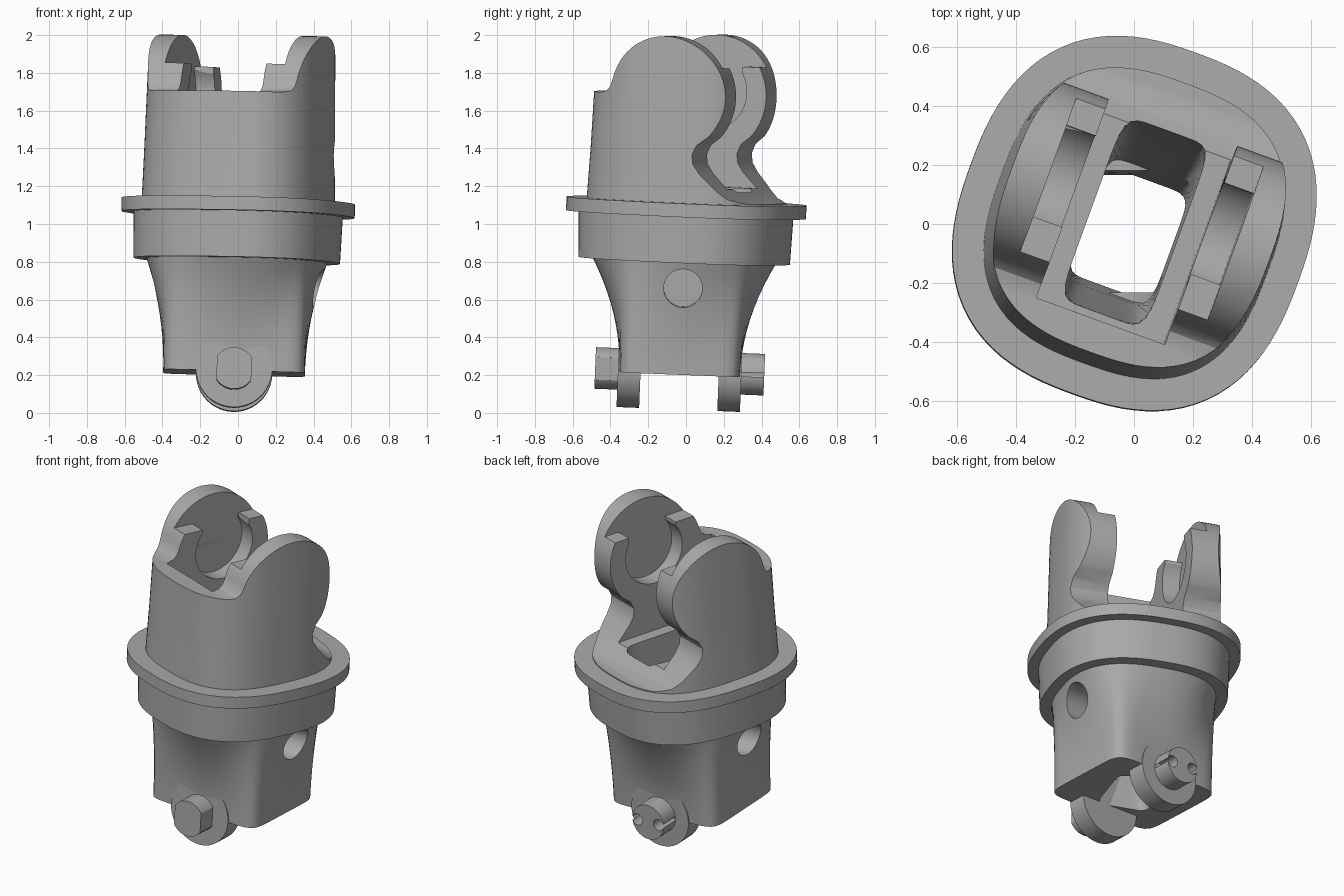
import bpy, bmesh, math
from mathutils import Matrix

cube = bpy.data.objects.get("Cube")
if cube:
    bpy.data.objects.remove(cube, do_unlink=True)

YAW = Matrix.Rotation(math.radians(-20), 4, 'Z')
SIDES = 96

grey = bpy.data.materials.new("plain grey")
grey.use_nodes = True
grey.diffuse_color = (0.4, 0.4, 0.4, 1)
grey.node_tree.nodes["Principled BSDF"].inputs["Base Color"].default_value = (0.4, 0.4, 0.4, 1)


def make(name, bm, matrix=None):
    bmesh.ops.recalc_face_normals(bm, faces=bm.faces)
    mesh = bpy.data.meshes.new(name)
    bm.to_mesh(mesh)
    bm.free()
    if matrix:
        mesh.transform(matrix)
    mesh.materials.append(grey)
    ob = bpy.data.objects.new(name, mesh)
    bpy.context.collection.objects.link(ob)
    return ob


def squircle(a, b, n, turn=0.0):
    """Radius of a superellipse as a function of the polar angle."""
    return lambda t: (abs(math.cos(t - turn) / a) ** n + abs(math.sin(t - turn) / b) ** n) ** (-1 / n)


def loft(name, rings, matrix=None):
    """Skin a stack of (height, radius function) rings."""
    bm = bmesh.new()
    loops = []
    for z, radius in rings:
        angles = [math.tau * i / SIDES for i in range(SIDES)]
        loops.append([bm.verts.new((radius(t) * math.cos(t), radius(t) * math.sin(t), z)) for t in angles])
    for low, high in zip(loops, loops[1:]):
        for i in range(SIDES):
            j = (i + 1) % SIDES
            bm.faces.new((low[i], low[j], high[j], high[i]))
    bm.faces.new(loops[0])
    bm.faces.new(loops[-1])
    return make(name, bm, matrix)


def prism(name, outline, half, matrix=None):
    """Extrude a (y, z) outline along x."""
    bm = bmesh.new()
    face = bm.faces.new([bm.verts.new((-half, y, z)) for y, z in outline])
    new = bmesh.ops.extrude_face_region(bm, geom=[face])["geom"]
    bmesh.ops.translate(bm, vec=(2 * half, 0, 0), verts=[v for v in new if isinstance(v, bmesh.types.BMVert)])
    return make(name, bm, matrix)


def box(name, x0, x1, y0, y1, z0, z1, matrix=None):
    bm = bmesh.new()
    bmesh.ops.create_cube(bm, size=1)
    bmesh.ops.scale(bm, vec=(x1 - x0, y1 - y0, z1 - z0), verts=bm.verts)
    bmesh.ops.translate(bm, vec=((x0 + x1) / 2, (y0 + y1) / 2, (z0 + z1) / 2), verts=bm.verts)
    return make(name, bm, matrix)


def cylinder(name, radius, length, centre, axis, matrix=None):
    bm = bmesh.new()
    bmesh.ops.create_cone(bm, cap_ends=True, segments=48, radius1=radius, radius2=radius, depth=length)
    turn = Matrix.Rotation(math.pi / 2, 4, 'Y' if axis == 'X' else 'X')
    bmesh.ops.transform(bm, matrix=Matrix.Translation(centre) @ turn, verts=bm.verts)
    return make(name, bm, matrix)


def combine(ob, tool, operation='DIFFERENCE', keep=False):
    mod = ob.modifiers.new("cut", 'BOOLEAN')
    mod.operation, mod.object, mod.solver = operation, tool, 'EXACT'
    bpy.context.view_layer.objects.active = ob
    bpy.ops.object.modifier_apply(modifier=mod.name)
    if not keep:
        bpy.data.objects.remove(tool, do_unlink=True)


# Housing: squared foot flaring into a turned, rounded collar
foot = squircle(0.375, 0.32, 9)
turn = math.radians(-20)
throat = squircle(0.455, 0.465, 2.6, turn)


def flare(f):
    return lambda t: (1 - f) * foot(t) + f * throat(t)


rings = [(0.21 + 0.595 * s / 10, flare((s / 10) ** 2)) for s in range(11)]
rings += [(0.805, squircle(0.522, 0.542, 2.5, turn)), (1.05, squircle(0.53, 0.55, 2.5, turn))]
rings += [(z, squircle(0.59, 0.615, 2.5, turn)) for z in (1.05, 1.122)]
housing = loft("housing", rings)

# Clevis: rounded column trimmed to the arm outline
clevis = loft("clevis", [(1.08, squircle(0.482, 0.507, 2.7)), (1.4, squircle(0.475, 0.495, 2.7)),
                         (2.1, squircle(0.462, 0.48, 2.7))], YAW)
outline = [(0.7, 1.0), (0.7, 1.13), (0.44, 1.13), (0.37, 1.15), (0.32, 1.19), (0.23, 1.28),
           (0.195, 1.33), (0.188, 1.38), (0.21, 1.43)]
outline += [(0.02 + 0.32 * math.cos(a), 1.68 + 0.32 * math.sin(a))
            for a in (math.radians(d) for d in range(-40, 166, 5))]
outline += [(-0.305, 1.72), (-0.33, 1.695), (-0.37, 1.685), (-0.7, 1.685), (-0.7, 1.0)]
combine(clevis, prism("arm_outline", outline, 0.8, YAW), 'INTERSECT')

# Open channel, wider head space and round seats between the arms
combine(clevis, box("channel", -0.232, 0.232, -0.378, 1, 1.2, 2.5, YAW))
combine(clevis, box("head_space", -0.338, 0.338, -0.36, 1, 1.84, 2.5, YAW))
combine(clevis, cylinder("round_seat", 0.2, 0.676, (0, 0.03, 1.7), 'X', YAW))
combine(clevis, box("seat_mouth", -0.338, 0.338, -0.13, 0.2, 1.7, 2.5, YAW))

# Tapering pocket through the whole body
pocket = loft("pocket", [(0.1, squircle(0.155, 0.18, 8)), (0.5, squircle(0.155, 0.23, 8)),
                         (0.85, squircle(0.155, 0.31, 8)), (1.5, squircle(0.155, 0.35, 8))], YAW)
combine(housing, pocket, keep=True)
combine(clevis, pocket)

# Blind side holes
for side in (-1, 1):
    combine(housing, cylinder("side_hole", 0.102, 0.5, (side * 0.5, 0, 0.67), 'X'))

parts = [housing, clevis]

# Round lugs with pin ends under the foot
for side, word in ((-1, "front"), (1, "back")):
    lug = cylinder(word + "_lug", 0.202, 0.12, (0, side * 0.267, 0.219), 'Y')
    pin = cylinder(word + "_pin", 0.11, 0.14, (0, side * 0.378, 0.219), 'Y')
    if side < 0:
        combine(pin, box("flats", -0.092, 0.092, -1, 0, 0, 1), 'INTERSECT')
    else:
        for x in (-0.075, 0.075):
            combine(pin, cylinder("notch", 0.036, 0.4, (x, 0.4, 0.219), 'Y'))
            combine(lug, cylinder("notch", 0.036, 0.4, (x, 0.267, 0.219), 'Y'))
    parts += [lug, pin]

# Slight lean of the whole assembly, then shading
pivot = Matrix.Translation((0, 0, 1.05))
lean = pivot @ Matrix.Rotation(-0.04, 4, 'X') @ Matrix.Rotation(0.025, 4, 'Y') @ pivot.inverted()
bpy.ops.object.select_all(action='DESELECT')
for ob in parts:
    ob.data.transform(lean)
    ob.select_set(True)
bpy.context.view_layer.objects.active = housing
bpy.ops.object.shade_smooth_by_angle(angle=math.radians(30))
